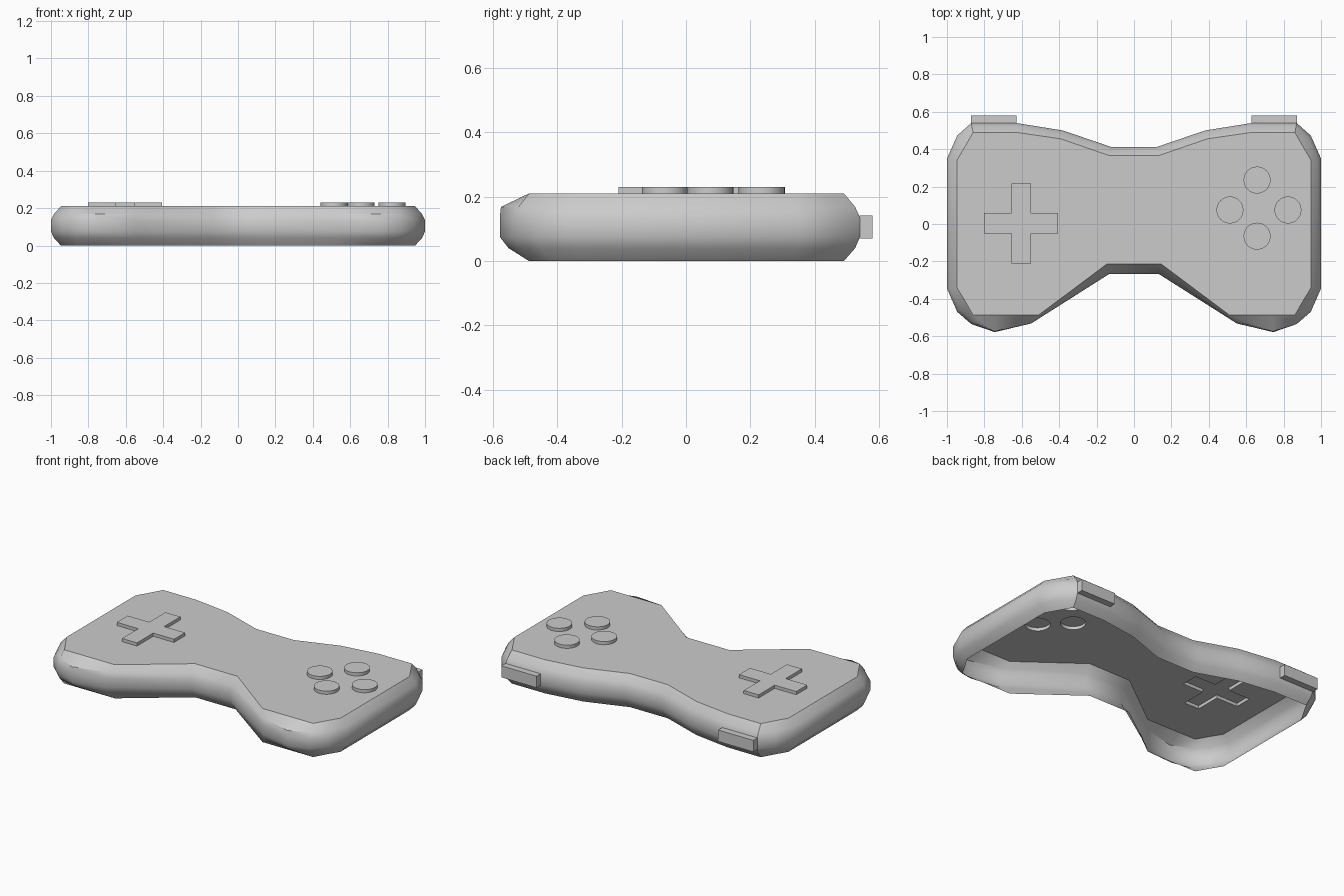
import bpy, bmesh, math

if "Cube" in bpy.data.objects:
    bpy.data.objects.remove(bpy.data.objects["Cube"])

TOP, CAP = 0.21, 0.23


def finish(bm, name, smooth=True):
    bmesh.ops.recalc_face_normals(bm, faces=bm.faces)
    mesh = bpy.data.meshes.new(name)
    bm.to_mesh(mesh)
    bm.free()
    ob = bpy.data.objects.new(name, mesh)
    bpy.context.collection.objects.link(ob)
    if smooth:
        bpy.ops.object.select_all(action='DESELECT')
        ob.select_set(True)
        bpy.context.view_layer.objects.active = ob
        bpy.ops.object.shade_smooth_by_angle(angle=math.radians(35))
    return ob


def ring(bm, pts, z):
    return [bm.verts.new((x, y, z)) for x, y in pts]


def loop_edges(bm, vs):
    return [bm.edges.get((a, b)) or bm.edges.new((a, b))
            for a, b in zip(vs, vs[1:] + vs[:1])]


def bridge(bm, a, b):
    n = len(a)
    for i in range(n):
        j = (i + 1) % n
        bm.faces.new((a[i], a[j], b[j], b[i]))


def raised_cap(name, pts):
    # Hollow control raised out of the top plate
    bm = bmesh.new()
    low, high = ring(bm, pts, TOP), ring(bm, pts, CAP)
    bridge(bm, low, high)
    bm.faces.new(high)
    ob = finish(bm, name)
    for p in ob.data.polygons:
        if sum(ob.data.vertices[v].co.z for v in p.vertices) / len(p.vertices) > CAP - 0.001:
            p.flip() if p.normal.z < 0 else None
    return ob


# Right half outline, back to front: inner rim, outer rim
half = [
    ((0.13, 0.365), (0.125, 0.413)),
    ((0.39, 0.455), (0.38, 0.50)),
    ((0.63, 0.49), (0.63, 0.54)),
    ((0.86, 0.49), (0.87, 0.54)),
    ((0.903, 0.415), (0.945, 0.473)),
    ((0.947, 0.34), (1.0, 0.35)),
    ((0.947, -0.34), (1.0, -0.345)),
    ((0.903, -0.412), (0.945, -0.47)),
    ((0.86, -0.487), (0.87, -0.535)),
    ((0.74, -0.487), (0.745, -0.578)),
    ((0.51, -0.487), (0.55, -0.532)),
    ((0.147, -0.215), (0.132, -0.267)),
]
outline = half + [((-a[0], a[1]), (-b[0], b[1])) for a, b in reversed(half)]

# Control outlines: cross pad and four round buttons
x0, x1, x2, x3 = -0.803, -0.654, -0.551, -0.407
y0, y1, y2, y3 = -0.21, -0.05, 0.058, 0.217
cross = [(x1, y0), (x2, y0), (x2, y1), (x3, y1), (x3, y2), (x2, y2),
         (x2, y3), (x1, y3), (x1, y2), (x0, y2), (x0, y1), (x1, y1)]
centres = [(0.658, 0.235), (0.513, 0.075), (0.823, 0.075), (0.658, -0.065)]
circles = [[(cx + 0.072 * math.cos(math.tau * i / 32),
             cy + 0.072 * math.sin(math.tau * i / 32)) for i in range(32)]
           for cx, cy in centres]

# Body shell: rounded side wall, open underneath
bm = bmesh.new()
rings = []
for z, t in [(0, 0), (0.04, 0.7), (0.075, 1), (0.135, 1), (0.168, 0.7), (TOP, 0)]:
    pts = []
    for a, b in outline:
        s = 0.96 if z == 0.168 and b[1] < -0.55 else t  # fuller grip tips
        pts.append((a[0] + (b[0] - a[0]) * s, a[1] + (b[1] - a[1]) * s))
    rings.append(ring(bm, pts, z))
for a, b in zip(rings, rings[1:]):
    bridge(bm, a, b)
finish(bm, "body_wall")

# Top plate with openings under the controls
bm = bmesh.new()
edges = []
for pts in [[a for a, b in outline], cross] + circles:
    edges += loop_edges(bm, ring(bm, pts, TOP))
bmesh.ops.triangle_fill(bm, use_beauty=True, use_dissolve=False,
                        edges=edges, normal=(0, 0, 1))
finish(bm, "top_plate", smooth=False)

# Raised controls
raised_cap("direction_pad", cross)
for i, c in enumerate(circles):
    raised_cap("button_%d" % (i + 1), c)

# Shoulder buttons on the back edge
for name, s in (("shoulder_button_right", 1), ("shoulder_button_left", -1)):
    bm = bmesh.new()
    bmesh.ops.create_cube(bm, size=1)
    for v in bm.verts:
        v.co = (s * 0.749 + v.co.x * 0.243, 0.559 + v.co.y * 0.04, 0.106 + v.co.z * 0.072)
    finish(bm, name, smooth=False)
